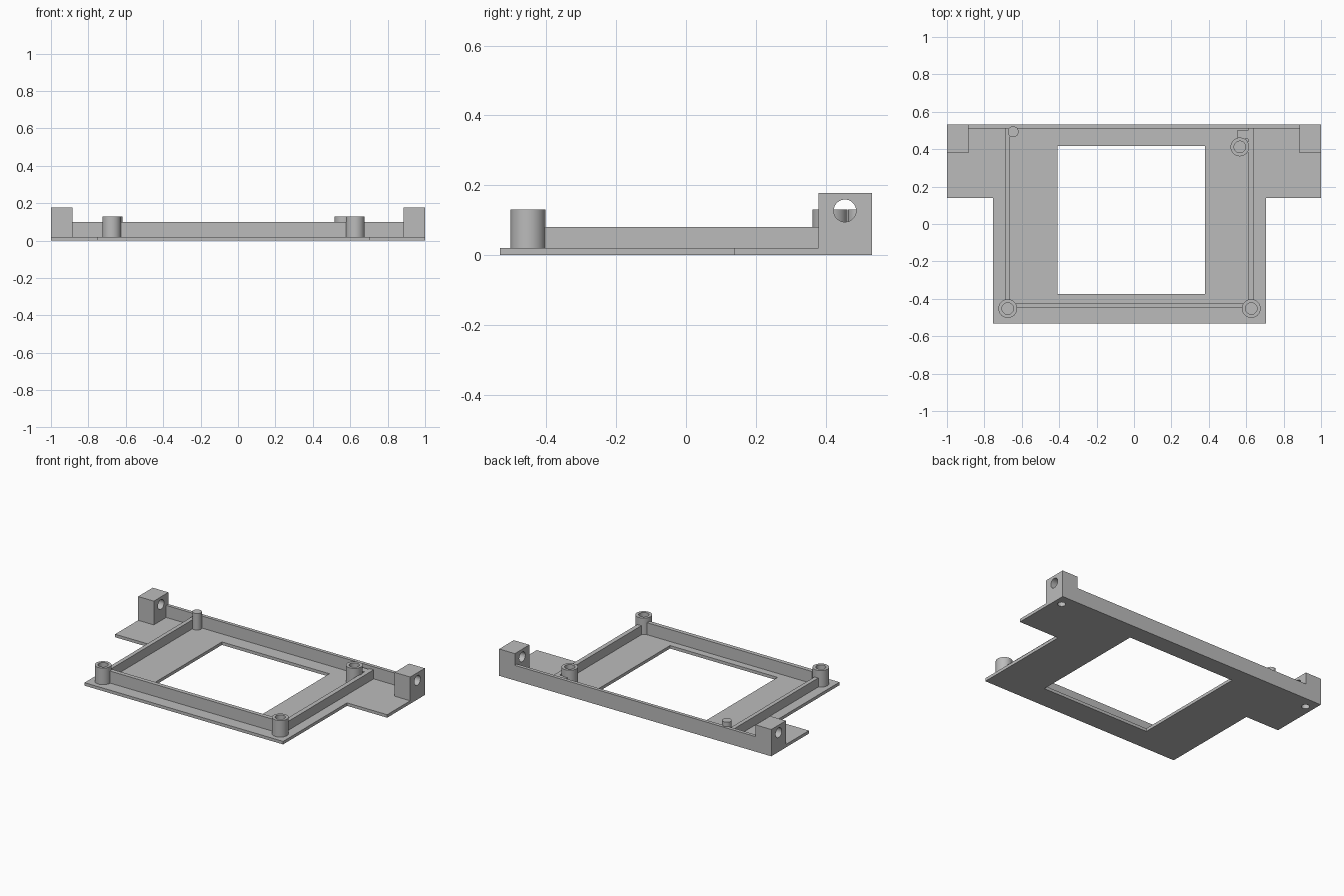
import bpy, bmesh, math
from mathutils import Matrix, Vector

if "Cube" in bpy.data.objects:
    bpy.data.objects.remove(bpy.data.objects["Cube"])

grey = bpy.data.materials.new("plain grey")
grey.diffuse_color = (0.5, 0.5, 0.5, 1)
grey.use_nodes = True
grey.node_tree.nodes["Principled BSDF"].inputs["Base Color"].default_value = grey.diffuse_color


def finish(name, bm):
    bmesh.ops.recalc_face_normals(bm, faces=bm.faces)
    me = bpy.data.meshes.new(name)
    bm.to_mesh(me)
    bm.free()
    ob = bpy.data.objects.new(name, me)
    bpy.context.collection.objects.link(ob)
    me.materials.append(grey)
    return ob


def smooth(ob):
    bpy.ops.object.select_all(action='DESELECT')
    ob.select_set(True)
    bpy.context.view_layer.objects.active = ob
    bpy.ops.object.shade_smooth_by_angle(angle=math.radians(30))


def prism(name, outline, z0, z1):
    bm = bmesh.new()
    face = bm.faces.new([bm.verts.new((x, y, z0)) for x, y in outline])
    ext = bmesh.ops.extrude_face_region(bm, geom=[face])
    verts = [g for g in ext["geom"] if isinstance(g, bmesh.types.BMVert)]
    bmesh.ops.translate(bm, vec=(0, 0, z1 - z0), verts=verts)
    return finish(name, bm)


def box(name, x0, x1, y0, y1, z0, z1):
    return prism(name, [(x0, y0), (x1, y0), (x1, y1), (x0, y1)], z0, z1)


def rod(name, centre, radius, length, axis='Z'):
    bm = bmesh.new()
    turn = Matrix.Rotation(math.pi / 2, 4, 'Y') if axis == 'X' else Matrix()
    bmesh.ops.create_cone(bm, cap_ends=True, segments=48, radius1=radius, radius2=radius,
                          depth=length, matrix=Matrix.Translation(centre) @ turn)
    return finish(name, bm)


def cut(ob, cutter):
    mod = ob.modifiers.new("cut", 'BOOLEAN')
    mod.operation, mod.solver, mod.object = 'DIFFERENCE', 'EXACT', cutter
    bpy.ops.object.select_all(action='DESELECT')
    ob.select_set(True)
    bpy.context.view_layer.objects.active = ob
    bpy.ops.object.modifier_apply(modifier=mod.name)
    bpy.data.objects.remove(cutter)


def post(name, x, y, outer, inner, z0=0.02, z1=0.13):
    # lathed post with a blind screw hole
    pts = [(0, z0), (outer, z0), (outer, z1), (inner, z1), (inner, z0 + 0.005), (0, z0 + 0.005)]
    bm = bmesh.new()
    vs = [bm.verts.new((x + r, y, z)) for r, z in pts]
    edges = [bm.edges.new(p) for p in zip(vs, vs[1:])]
    bmesh.ops.spin(bm, geom=vs + edges, cent=(x, y, 0), axis=(0, 0, 1),
                   angle=math.tau, steps=48)
    bmesh.ops.remove_doubles(bm, verts=bm.verts, dist=1e-5)
    smooth(finish(name, bm))


# Base plate with side wings, notched around the blocks and back wall
plate = prism("base_plate", [
    (-0.755, -0.533), (0.705, -0.533), (0.705, 0.138), (1, 0.138), (1, 0.38), (0.885, 0.38),
    (0.885, 0.51), (-0.885, 0.51), (-0.885, 0.38), (-1, 0.38), (-1, 0.138), (-0.755, 0.138)],
    0, 0.02)
cut(plate, box("window_cutter", -0.41, 0.38, -0.375, 0.417, -0.1, 0.1))

# Back wall, front wall and side walls
box("back_wall", -0.885, 0.885, 0.51, 0.533, 0, 0.1)
box("front_wall", -0.632, 0.584, -0.45, -0.422, 0.02, 0.1)
box("left_wall", -0.69, -0.663, -0.407, 0.51, 0.02, 0.08)
box("right_wall", 0.61, 0.64, -0.407, 0.51, 0.02, 0.08)
box("post_brace", 0.55, 0.61, 0.455, 0.5, 0.02, 0.08)

# Hinge blocks, with a cross hole and a screw hole from below
for side, s in (("left", -1), ("right", 1)):
    xs = sorted((s * 0.885, s))
    block = box(side + "_block", *xs, 0.38, 0.533, 0, 0.178)
    cut(block, rod("cross_cutter", (s * 0.94, 0.455, 0.127), 0.032, 0.4, 'X'))
    cut(block, rod("screw_cutter", (s * 0.945, 0.458, 0.02), 0.024, 0.2))
    smooth(block)

# Screw posts and locating pin
post("front_left_post", -0.675, -0.452, 0.05, 0.031)
post("front_right_post", 0.627, -0.452, 0.05, 0.031)
post("back_right_post", 0.566, 0.412, 0.05, 0.031)
smooth(rod("locating_pin", (-0.646, 0.493, 0.075), 0.029, 0.11))
